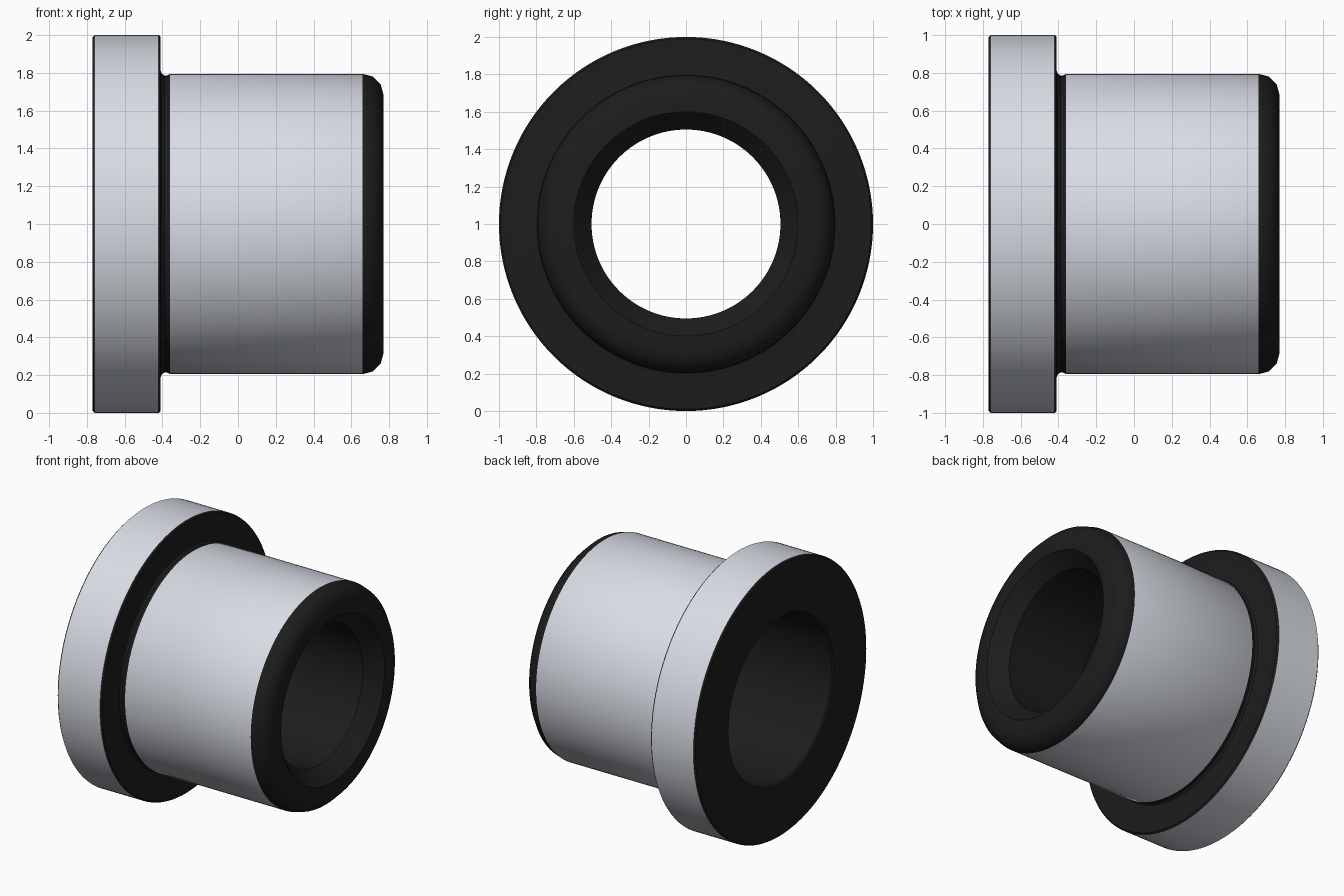
import bpy, bmesh, math

if "Cube" in bpy.data.objects:
    bpy.data.objects.remove(bpy.data.objects["Cube"])

SEGMENTS = 128


def material(name, colour):
    mat = bpy.data.materials.new(name)
    mat.diffuse_color = (*colour, 1.0)
    mat.use_nodes = True
    mat.node_tree.nodes["Principled BSDF"].inputs["Base Color"].default_value = mat.diffuse_color
    return mat


def arc(cx, cr, rad, start, end, steps):
    """Points (x, radius) along a circular arc, angles in degrees."""
    angles = [math.radians(start + (end - start) * i / steps) for i in range(steps + 1)]
    return [(cx + rad * math.cos(a), cr + rad * math.sin(a)) for a in angles]


def lathe(name, profile, ground_radii, height, materials):
    """Revolve a closed (x, radius) profile around a horizontal x axis.
    Cylindrical outer bands at a ground radius get the bright material."""
    bm = bmesh.new()
    rings = []
    for i in range(SEGMENTS):
        a = 2 * math.pi * i / SEGMENTS
        rings.append([bm.verts.new((x, r * math.sin(a), height + r * math.cos(a)))
                      for x, r in profile])
    n = len(profile)
    for i in range(SEGMENTS):
        a, b = rings[i], rings[(i + 1) % SEGMENTS]
        for j in range(n):
            k = (j + 1) % n
            face = bm.faces.new((a[j], a[k], b[k], b[j]))
            bright = any(abs(profile[j][1] - r) < 1e-4 and abs(profile[k][1] - r) < 1e-4
                         for r in ground_radii)
            face.material_index = 0 if bright else 1
    bmesh.ops.recalc_face_normals(bm, faces=bm.faces)
    mesh = bpy.data.meshes.new(name)
    bm.to_mesh(mesh)
    bm.free()
    for mat in materials:
        mesh.materials.append(mat)
    obj = bpy.data.objects.new(name, mesh)
    bpy.context.collection.objects.link(obj)
    bpy.context.view_layer.objects.active = obj
    obj.select_set(True)
    bpy.ops.object.shade_smooth_by_angle(angle=math.radians(32))
    return obj


ground_steel = material("ground_steel", (0.69, 0.72, 0.78))
dark_steel = material("dark_steel", (0.012, 0.012, 0.012))

# Flange with slightly broken edges
profile = [(-0.77, 0.61), (-0.77, 0.99), (-0.76, 1.0), (-0.42, 1.0), (-0.41, 0.99)]
# Shallow relief groove at the shoulder
profile += [(-0.41, 0.815), (-0.405, 0.797), (-0.39, 0.786), (-0.375, 0.786), (-0.36, 0.795)]
# Sleeve with a rounded nose
profile += arc(0.66, 0.685, 0.11, 90, 0, 3)
# Tapered lead-in, guide bore, then the wider relief bore behind it
profile += [(0.77, 0.6), (0.66, 0.505), (0.05, 0.505), (0.05, 0.6), (-0.76, 0.6)]

lathe("flanged_bushing", profile, (1.0, 0.795), 1.0, (ground_steel, dark_steel))
